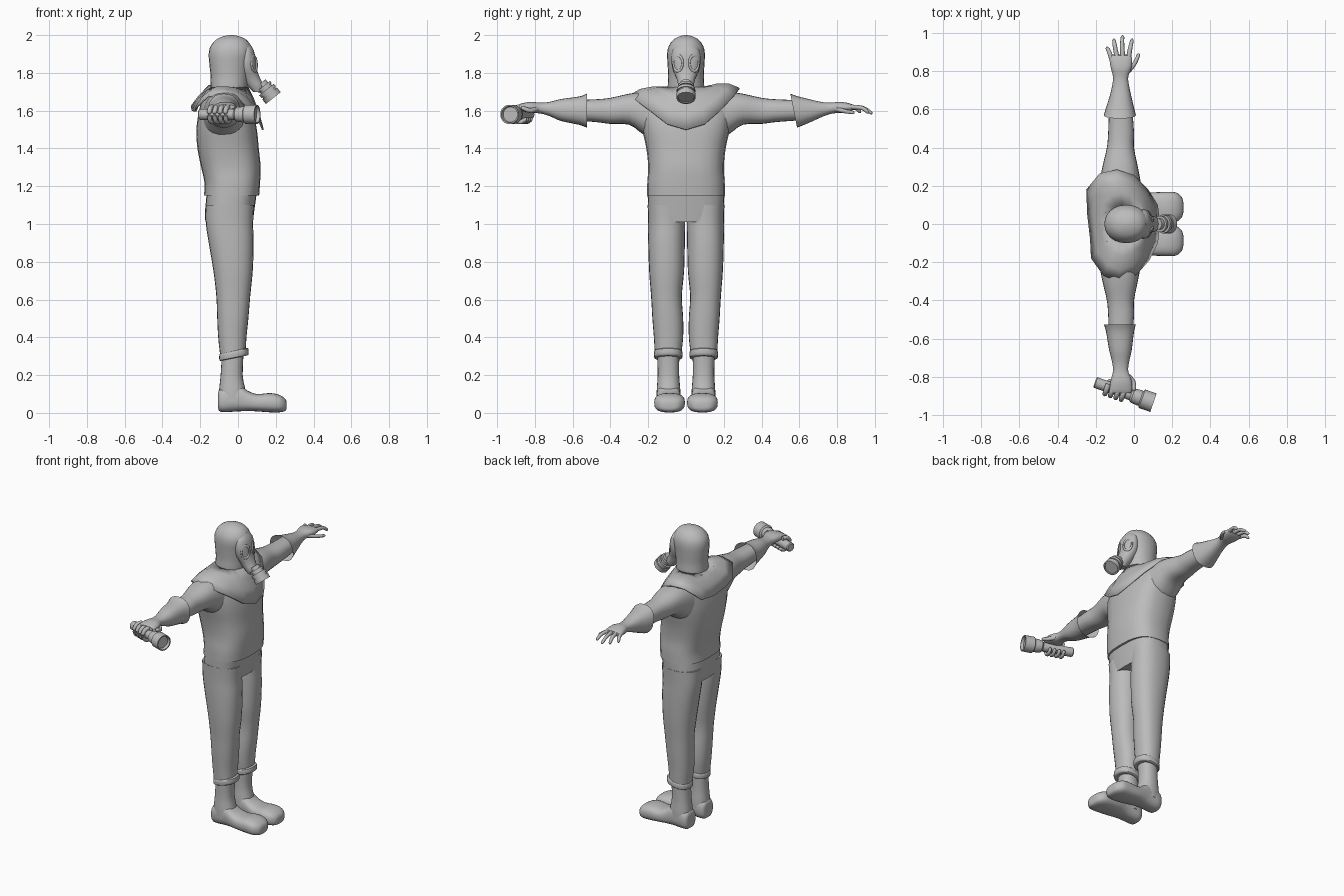
import bpy, bmesh, math
from mathutils import Vector

grey = bpy.data.materials.new("plain_grey")
grey.diffuse_color = (0.5, 0.5, 0.5, 1)


def skin(name, rings, caps=(True, True), angle=40):
    """Bridge closed rings of points into one surface."""
    bm = bmesh.new()
    vs = [[bm.verts.new(p) for p in r] for r in rings]
    n = len(vs[0])
    for a, b in zip(vs, vs[1:]):
        for i in range(n):
            j = (i + 1) % n
            bm.faces.new((a[i], a[j], b[j], b[i]))
    if caps[0]:
        bm.faces.new(vs[0])
    if caps[1]:
        bm.faces.new(vs[-1])
    bmesh.ops.recalc_face_normals(bm, faces=bm.faces)
    me = bpy.data.meshes.new(name)
    bm.to_mesh(me)
    bm.free()
    me.materials.append(grey)
    ob = bpy.data.objects.new(name, me)
    bpy.context.collection.objects.link(ob)
    bpy.ops.object.select_all(action='DESELECT')
    ob.select_set(True)
    bpy.context.view_layer.objects.active = ob
    bpy.ops.object.shade_smooth_by_angle(angle=math.radians(angle))
    return ob


def catmull(pts, sub=3):
    """Smooth a list of tuples with a spline."""
    out = []
    for i in range(len(pts) - 1):
        p = [pts[max(i - 1, 0)], pts[i], pts[i + 1], pts[min(i + 2, len(pts) - 1)]]
        for k in range(sub):
            t = k / sub
            out.append([0.5 * (2 * b + (c - a) * t + (2 * a - 5 * b + 4 * c - d) * t * t
                               + (3 * b - a - 3 * c + d) * t ** 3) for a, b, c, d in zip(*p)])
    return out + [list(pts[-1])]


def loft(name, axis, rings, side=1, power=2.3, caps=(True, True), skew=(0, 0), n=24):
    """Rings are (t, a0, a1, b0, b1): extents on the two other axes. skew shears t."""
    u, v = [k for k in range(3) if k != axis]
    out = []
    for t, a0, a1, b0, b1 in catmull(rings):
        ring = []
        for i in range(n):
            w = 2 * math.pi * i / n
            c, s = math.cos(w), math.sin(w)
            da = math.copysign(abs(c) ** (2 / power), c) * (a1 - a0) / 2
            db = math.copysign(abs(s) ** (2 / power), s) * (b1 - b0) / 2
            p = Vector((0, 0, 0))
            p[u], p[v] = (a0 + a1) / 2 + da, (b0 + b1) / 2 + db
            p[axis] = t + skew[0] * da + skew[1] * db
            p.y *= side
            ring.append(p)
        out.append(ring)
    return skin(name, out, caps)


def circle(c, d, r, n):
    q = Vector(d).to_track_quat('Z', 'Y')
    return [Vector(c) + q @ Vector((r * math.cos(2 * math.pi * i / n),
                                    r * math.sin(2 * math.pi * i / n), 0)) for i in range(n)]


def lathe(name, start, d, profile, n=24):
    d = Vector(d).normalized()
    return skin(name, [circle(Vector(start) + d * h, d, r, n) for h, r in profile], angle=35)


def finger(name, pts, r0=0.0135, r1=0.009):
    pts = [Vector(p) for p in catmull(pts)]
    rings = []
    for i, p in enumerate(pts):
        d = pts[min(i + 1, len(pts) - 1)] - pts[max(i - 1, 0)]
        rings.append(circle(p, d, r0 + (r1 - r0) * i / (len(pts) - 1), 10))
    d = (pts[-1] - pts[-2]).normalized()
    rings.append(circle(pts[-1] + d * r1 * 0.8, d, r1 * 0.5, 10))
    return skin(name, rings, angle=60)


# Jacket body
loft("jacket", 2, [
    (1.15, -.18, .112, -.206, .206), (1.22, -.178, .117, -.205, .205),
    (1.30, -.195, .12, -.20, .20), (1.40, -.215, .11, -.21, .21),
    (1.50, -.22, .10, -.232, .232), (1.58, -.21, .08, -.245, .245),
    (1.66, -.19, .045, -.235, .235), (1.715, -.15, .0, -.15, .15)], power=2.7)

# Draped shoulder collar
rim = [(.137, 0, 1.50), (.125, .1, 1.53), (.075, .18, 1.60), (.0, .255, 1.68),
       (-.09, .285, 1.72), (-.18, .265, 1.71), (-.25, .18, 1.625), (-.245, .05, 1.60),
       (-.23, -.08, 1.60), (-.225, -.18, 1.62), (-.16, -.27, 1.68), (-.08, -.305, 1.68),
       (.01, -.27, 1.66), (.08, -.19, 1.60), (.125, -.1, 1.53)]
rings = []
for f, bulge in ((0, 0), (.35, .02), (.7, .022), (1, 0)):
    ring = []
    for p in rim:
        w = math.atan2(p[1], p[0] + .045)
        neck = Vector((-.045 + .1 * math.cos(w), .095 * math.sin(w), 1.725))
        ring.append(neck.lerp(Vector(p), f) + Vector((0, 0, bulge)))
    rings.append(ring)
collar = skin("collar", rings, (False, False), 50)
mod = collar.modifiers.new("thickness", 'SOLIDIFY')
mod.thickness = 0.01

# Hood
loft("hood", 2, [
    (1.66, -.14, .04, -.09, .09), (1.72, -.145, .05, -.097, .097),
    (1.78, -.145, .055, -.094, .094), (1.85, -.152, .065, -.098, .098),
    (1.90, -.155, .075, -.10, .10), (1.94, -.146, .07, -.092, .092),
    (1.975, -.117, .045, -.068, .068), (1.993, -.08, .01, -.036, .036),
    (2.0, -.045, -.025, -.008, .008)], power=2.1)

# Gas mask: face piece, goggles and filter
loft("mask", 2, [
    (1.955, 0, .062, -.04, .04), (1.92, 0, .083, -.07, .07), (1.87, 0, .095, -.078, .078),
    (1.82, 0, .10, -.07, .07), (1.77, .02, .118, -.05, .05), (1.73, .05, .138, -.04, .04),
    (1.70, .08, .13, -.03, .03)], power=2.1)
for s, tag in ((1, "left"), (-1, "right")):
    bpy.ops.mesh.primitive_torus_add(major_segments=24, minor_segments=8,
                                     major_radius=.028, minor_radius=.006)
    ob = bpy.context.object
    ob.name = "goggle_rim_" + tag
    ob.scale = (1.45, 1, 1)
    ob.location = (.085, s * .042, 1.85)
    ob.rotation_euler = (0, math.radians(85), s * math.radians(30))
    ob.data.materials.append(grey)
    bpy.ops.object.shade_smooth()
ax = Vector((.62, 0, -.78))
lathe("filter", (.122, 0, 1.748), ax, [
    (0, .03), (.022, .03), (.022, .043), (.036, .043), (.036, .037), (.046, .037),
    (.046, .049), (.064, .049), (.064, .044), (.074, .044), (.074, .05), (.104, .05),
    (.104, .042), (.1, .04)])

# Trousers
loft("trouser_seat", 2, [(1.01, -.172, .078, -.19, .19), (1.06, -.175, .085, -.2, .2),
                         (1.17, -.165, .1, -.203, .203)], power=2.9)
leg = [(1.10, -.172, .085, .005, .203), (1.0, -.17, .08, .004, .2), (.9, -.155, .083, .006, .2),
       (.75, -.13, .078, .01, .195), (.62, -.115, .065, .022, .185), (.5, -.11, .055, .015, .178),
       (.4, -.105, .045, .015, .17), (.31, -.095, .04, .025, .165)]
cuff = [(.29, -.085, .04, .035, .155), (.293, -.098, .055, .02, .168),
        (.325, -.098, .055, .02, .168), (.33, -.085, .04, .035, .155)]
shaft = [(.32, -.085, .03, .035, .152), (.2, -.092, .025, .036, .15),
         (.12, -.10, .04, .03, .155), (.06, -.10, .05, .03, .155)]
foot = [(-.106, .06, .125, .03, .10), (-.09, .035, .15, .005, .13), (0, .03, .155, .008, .15),
        (.05, .025, .16, .01, .118), (.1, .015, .165, .008, .10), (.17, .006, .168, .003, .105),
        (.22, .01, .165, .003, .095), (.25, .035, .14, .01, .075), (.258, .06, .115, .025, .055)]
sleeve = [(.12, -.19, .05, 1.42, 1.70), (.22, -.18, .035, 1.47, 1.70),
          (.3, -.165, .02, 1.525, 1.69), (.4, -.142, .0, 1.53, 1.668),
          (.48, -.135, 0, 1.54, 1.66), (.62, -.13, -.01, 1.55, 1.655)]
for s, tag in ((1, "left"), (-1, "right")):
    loft("trouser_leg_" + tag, 2, leg, s)
    loft("ankle_cuff_" + tag, 2, cuff, s, skew=(.2, 0))
    loft("boot_shaft_" + tag, 2, shaft, s)
    loft("boot_foot_" + tag, 0, foot, s, power=2.7)
    loft("sleeve_" + tag, 1, sleeve, s)
    # Gauntlet glove, flared toward the elbow
    y = .57 if s > 0 else .525
    loft("glove_" + tag, 1, [
        (y, -.158, .01, 1.51, 1.69), (y + .04, -.146, 0, 1.525, 1.675),
        (.66, -.13, -.012, 1.545, 1.662), (.72, -.115, -.025, 1.57, 1.647),
        (.77, -.11, -.03, 1.585, 1.642), (.82, -.122, -.012, 1.588, 1.647),
        (.865, -.128, -.01, 1.597, 1.64), (.885, -.12, -.018, 1.607, 1.632)],
        s, caps=(False, True), skew=(0, -.2 if s > 0 else 0))

# Open hand fingers
for name, pts in {
    "little_finger": [(-.112, .85, 1.617), (-.13, .90, 1.613), (-.14, .92, 1.595)],
    "ring_finger": [(-.087, .86, 1.62), (-.1, .93, 1.615), (-.105, .962, 1.592)],
    "middle_finger": [(-.058, .86, 1.62), (-.062, .935, 1.615), (-.06, .98, 1.588)],
    "index_finger": [(-.03, .86, 1.62), (-.018, .93, 1.615), (-.01, .962, 1.592)],
    "thumb": [(-.04, .79, 1.61), (.0, .835, 1.598), (.024, .885, 1.59)],
}.items():
    finger(name, pts)

# Flashlight and the hand gripping it
start, d = Vector((-.205, -.828, 1.58)), Vector((.943, -.33, 0)).normalized()
lathe("flashlight", start, d, [
    (0, .024), (.006, .029), (.2, .029), (.21, .038), (.245, .042), (.255, .04), (.262, .051),
    (.325, .051), (.325, .044), (.308, .04)])
across, up = Vector((d.y, -d.x, 0)), Vector((0, 0, 1))
for i in range(4):
    c = start + d * (.07 + .03 * i)
    finger("grip_finger_%d" % (i + 1),
           [c + .041 * (across * math.cos(math.radians(a)) + up * math.sin(math.radians(a)))
            for a in (110, 60, 10, -50, -100, -140)], .014, .011)
finger("grip_thumb", [(-.04, -.79, 1.61), (-.005, -.825, 1.60), (.0, -.865, 1.615)], .015, .011)
